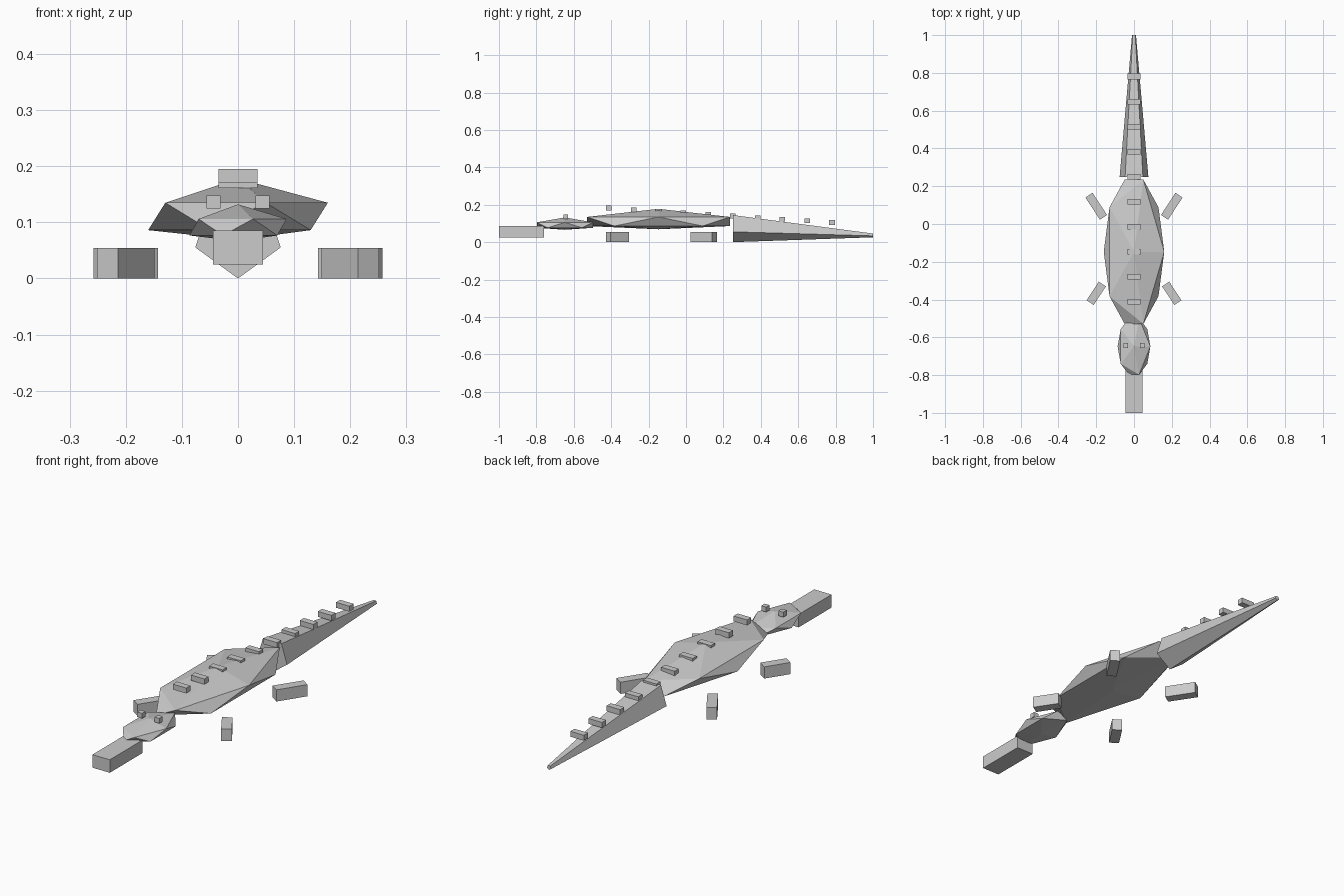
import bpy
import bmesh
import math
from mathutils import Matrix, Vector

cube = bpy.data.objects.get("Cube")
if cube:
    bpy.data.objects.remove(cube, do_unlink=True)

grey = bpy.data.materials.new("plain_grey")
grey.use_nodes = True
colour = (0.6, 0.6, 0.6, 1)
grey.diffuse_color = colour
grey.node_tree.nodes["Principled BSDF"].inputs["Base Color"].default_value = colour


def finish(name, bm, location):
    bmesh.ops.recalc_face_normals(bm, faces=bm.faces)
    mesh = bpy.data.meshes.new(name)
    bm.to_mesh(mesh)
    bm.free()
    mesh.materials.append(grey)
    obj = bpy.data.objects.new(name, mesh)
    obj.location = location
    bpy.context.collection.objects.link(obj)
    return obj


def box(name, location, size, yaw=0):
    bm = bmesh.new()
    bmesh.ops.create_cube(bm, size=1, matrix=Matrix.Diagonal((*size, 1)))
    obj = finish(name, bm, location)
    obj.rotation_euler.z = yaw


def flat_bellied_ball(name, location, radii, belly=0.4):
    # Coarse faceted ball with its lower half flattened
    bm = bmesh.new()
    bmesh.ops.create_icosphere(bm, subdivisions=1, radius=1)
    for v in bm.verts:
        if v.co.z < 0:
            v.co.z *= belly
        v.co = Vector(a * b for a, b in zip(v.co, radii))
    finish(name, bm, location)


# Body, head and snout
flat_bellied_ball("body", (0, -0.147, 0.1), (0.179, 0.449, 0.078))
flat_bellied_ball("head", (0, -0.648, 0.085), (0.097, 0.176, 0.047))
box("snout", (0, -0.88, 0.055), (0.089, 0.24, 0.06))

# Five-sided tapering tail with its ridge pointing down
bm = bmesh.new()
rings = []
for y, z, radius in ((0.25, 0.08, 0.08), (1.0, 0.037, 0.011)):
    angles = [2 * math.pi * i / 5 for i in range(5)]
    rings.append([bm.verts.new((radius * math.sin(a), y, z - radius * math.cos(a)))
                  for a in angles])
for i in range(5):
    j = (i + 1) % 5
    bm.faces.new((rings[0][i], rings[0][j], rings[1][j], rings[1][i]))
for ring in rings:
    bm.faces.new(ring)
finish("tail", bm, (0, 0, 0))

# Row of back plates, descending towards the tail tip
for i in range(10):
    box(f"back_plate_{i + 1}", (0, -0.412 + 0.1325 * i, 0.1825 - 0.0086 * i),
        (0.069, 0.03, 0.025))

# Eyes and splayed legs
for side, s in (("left", 1), ("right", -1)):
    box(f"{side}_eye", (s * 0.044, -0.643, 0.136), (0.025, 0.025, 0.023))
    box(f"{side}_front_leg", (s * 0.2, -0.367, 0.027), (0.045, 0.118, 0.054), s * 0.58)
    box(f"{side}_back_leg", (s * 0.2, 0.094, 0.027), (0.045, 0.14, 0.054), -s * 0.58)
